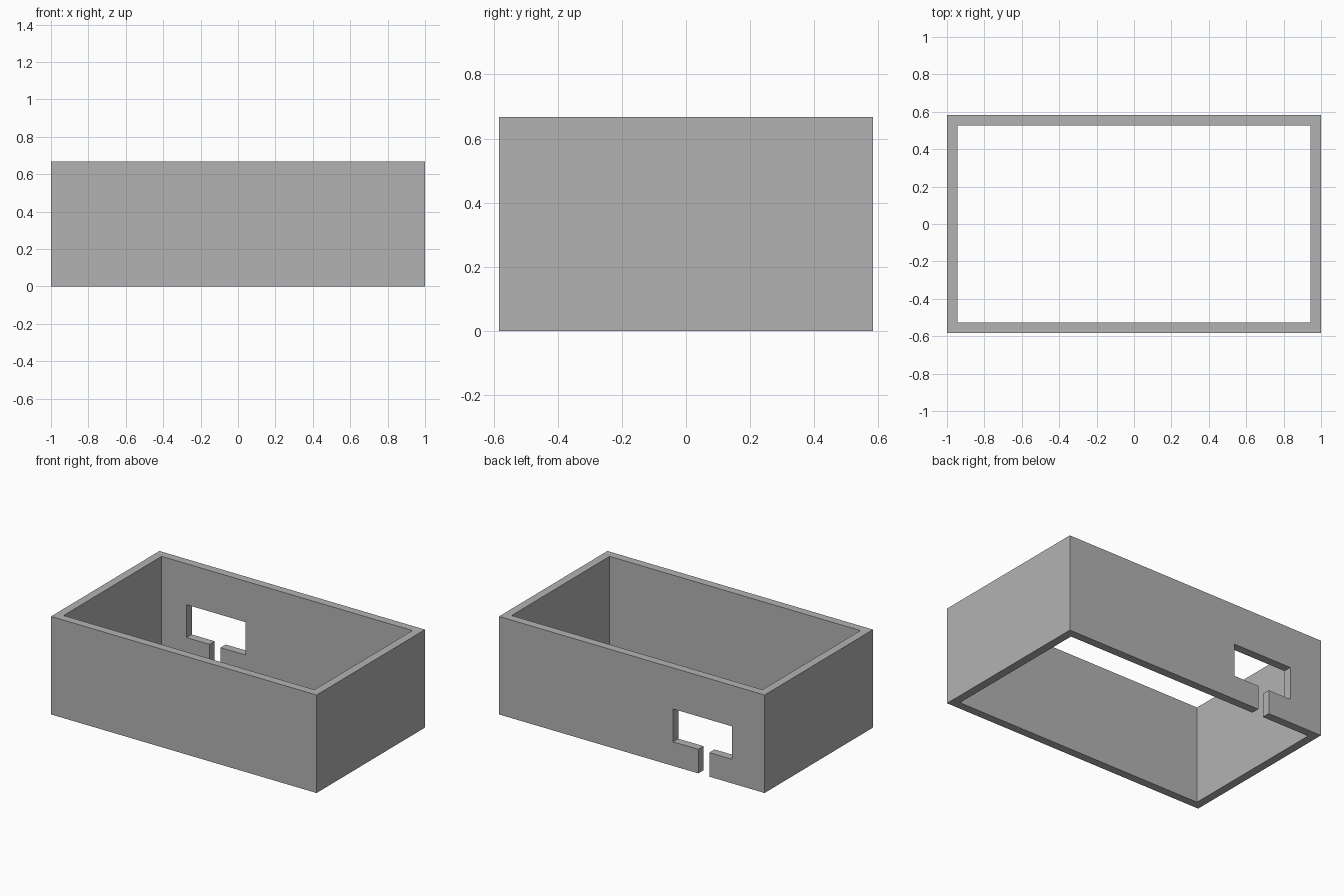
import bpy
import bmesh
from mathutils import Vector

cube = bpy.data.objects.get("Cube")
if cube:
    bpy.data.objects.remove(cube, do_unlink=True)

HALF_X, HALF_Y, HEIGHT, WALL = 1.0, 0.583, 0.667, 0.056

grey = bpy.data.materials.new("plain grey")
grey.use_nodes = True
grey.diffuse_color = (0.45, 0.45, 0.45, 1)
grey.node_tree.nodes["Principled BSDF"].inputs["Base Color"].default_value = grey.diffuse_color


def prism(name, outline, push):
    """Closed solid from a planar outline extruded along a vector."""
    bm = bmesh.new()
    face = bm.faces.new([bm.verts.new(p) for p in outline])
    new = bmesh.ops.extrude_face_region(bm, geom=[face])["geom"]
    bmesh.ops.translate(bm, vec=Vector(push),
                        verts=[v for v in new if isinstance(v, bmesh.types.BMVert)])
    bmesh.ops.recalc_face_normals(bm, faces=bm.faces)
    mesh = bpy.data.meshes.new(name)
    bm.to_mesh(mesh)
    bm.free()
    mesh.materials.append(grey)
    obj = bpy.data.objects.new(name, mesh)
    bpy.context.collection.objects.link(obj)
    return obj


def rectangle(hx, hy, z):
    return [(-hx, -hy, z), (hx, -hy, z), (hx, hy, z), (-hx, hy, z)]


def cut(target, cutter):
    mod = target.modifiers.new("cut", 'BOOLEAN')
    mod.operation = 'DIFFERENCE'
    mod.solver = 'EXACT'
    mod.object = cutter
    bpy.context.view_layer.objects.active = target
    bpy.ops.object.modifier_apply(modifier=mod.name)
    bpy.data.objects.remove(cutter, do_unlink=True)


# Rectangular frame, open at top and bottom
frame = prism("wall_frame", rectangle(HALF_X, HALF_Y, 0), (0, 0, HEIGHT))
cut(frame, prism("inner_cutter", rectangle(HALF_X - WALL, HALF_Y - WALL, -0.1),
                 (0, 0, HEIGHT + 0.2)))

# Window in the back wall with a narrow slot running down to the bottom edge
win_l, win_r, win_low, win_top = -0.756, -0.311, 0.164, 0.388
slot_l, slot_r = -0.584, -0.501
opening = [(win_l, win_top), (win_l, win_low), (slot_l, win_low), (slot_l, -0.1),
           (slot_r, -0.1), (slot_r, win_low), (win_r, win_low), (win_r, win_top)]
start = HALF_Y - 2 * WALL
cut(frame, prism("opening_cutter", [(x, start, z) for x, z in opening], (0, 4 * WALL, 0)))
